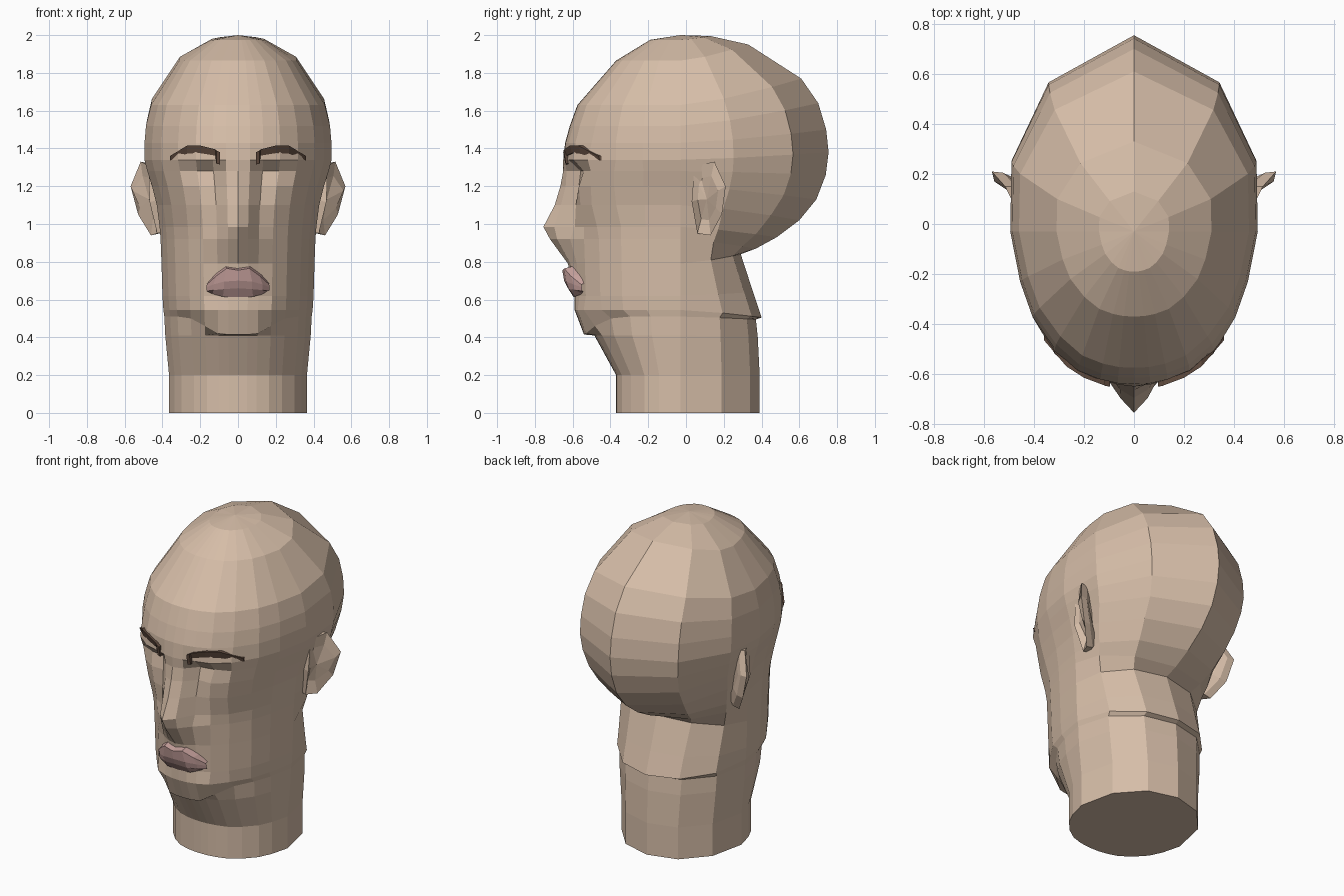
import bpy, bmesh


def material(name, rgb):
    m = bpy.data.materials.new(name)
    m.diffuse_color = (*rgb, 1)
    return m


skin = material("skin", (0.67, 0.51, 0.39))
lip_pink = material("lip pink", (0.56, 0.35, 0.33))
brow_brown = material("brow brown", (0.12, 0.072, 0.05))


def build(name, verts, faces, mat):
    me = bpy.data.meshes.new(name)
    me.from_pydata(verts, [], faces)
    bm = bmesh.new()
    bm.from_mesh(me)
    bmesh.ops.recalc_face_normals(bm, faces=bm.faces)
    bm.to_mesh(me)
    bm.free()
    me.materials.append(mat)
    ob = bpy.data.objects.new(name, me)
    bpy.context.collection.objects.link(ob)
    return ob


def loft(rings):
    """Quads between closed rings of equal length."""
    n = len(rings[0])
    verts = [p for r in rings for p in r]
    faces = [(a * n + i, a * n + (i + 1) % n, (a + 1) * n + (i + 1) % n, (a + 1) * n + i)
             for a in range(len(rings) - 1) for i in range(n)]
    return verts, faces


# ---- head and neck: one skin of rings, few sides at the back, more on the face
FRONT = [(0, 1), (.13, .995), (.27, .97), (.45, .91), (.64, .77), (.82, .56), (.92, .33), (1, 0)]
BACK_SKULL = [(.99, .36), (.69, .76), (0, 1)]
BACK_NECK = [(.87, .52), (.5, .88), (0, 1)]
MID = -.03
FLAT = [0] * 6

# z front, z back, half width, y front, y back, skull (1) or neck (0) back shape
RINGS = [
    (0, 0, .365, -.37, .39, 0),
    (.20, .20, .365, -.37, .39, 0),
    (.41, .40, .385, -.485, .38, 0),
    (.51, .495, .39, -.505, .37, 0),
    (.545, .505, .395, -.57, .40, 0),
    (.62, .64, .40, -.58, .355, 0),
    (.79, .84, .405, -.585, .29, .1),
    (.92, .87, .41, -.59, .37, .5),
    (.985, .93, .415, -.59, .48, .8),
    (1.10, 1.02, .43, -.60, .60, 1),
    (1.20, 1.13, .455, -.62, .69, 1),
    (1.28, 1.26, .48, -.62, .74, 1),
    (1.34, 1.38, .495, -.64, .755, 1),
    (1.43, 1.50, .495, -.64, .742, 1),
    (1.52, 1.64, .487, -.615, .70, 1),
    (1.63, 1.77, .46, -.575, .61, 1),
    (1.865, 1.95, .31, -.37, .33, 1),
    (1.975, 1.995, .14, -.19, .13, 1),
]
# face relief: forward (-) or inward (+) shift of the front columns
RELIEF = {
    3: [-.035, -.035, -.04, -.02, 0, 0],        # chin
    4: [-.02, -.02, -.02, -.02, 0, 0],
    5: [-.01, -.01, 0, 0, 0, 0],                # mouth
    6: [-.04, -.03, -.01, 0, 0, 0],
    7: [-.13, -.095, -.04, 0, 0, 0],            # nostrils
    8: [-.165, -.11, -.015, 0, -.01, 0],        # nose tip
    9: [-.095, -.065, 0, -.01, -.03, -.02],     # cheeks
    10: [-.045, -.02, .035, 0, -.02, -.02],     # eyes
    11: [-.03, -.015, .045, .025, -.02, -.02],
    12: [-.01, -.005, 0, -.01, -.02, 0],        # brow ridge
}
CHIN_DROP = [-.095, -.095, -.09, -.05, -.01, 0]


def head_ring(i):
    z, zb, w, yf, yb, s = RINGS[i]
    relief = RELIEF.get(i, FLAT) + [0, 0]
    drop = (CHIN_DROP if i == 3 else FLAT) + [0, 0]
    half = [(c * w, MID + t * (yf - MID) + d, z + h)
            for (c, t), d, h in zip(FRONT, relief, drop)]
    for (cs, ts), (cn, tn) in zip(BACK_SKULL, BACK_NECK):
        c, t = cn + (cs - cn) * s, tn + (ts - tn) * s
        half.append((c * w, MID + t * (yb - MID), z + (zb - z) * t ** 1.4))
    return half + [(-x, y, h) for x, y, h in half[-2:0:-1]]


rings = [head_ring(i) for i in range(len(RINGS))]
verts, faces = loft(rings)
n, last = len(rings[0]), len(verts) - len(rings[0])
verts.append((0, MID, 2.0))
faces.append(tuple(range(n)))
faces += [(last + i, last + (i + 1) % n, len(verts) - 1) for i in range(n)]
build("head", verts, faces, skin)

# ---- ears: rim outline with a hollow and a narrower root
EAR = [(.06, 1.31), (.15, 1.33), (.21, 1.2), (.19, 1.05), (.13, .94), (.06, .95), (.03, 1.12), (.04, 1.25)]


def ear_ring(scale, shift):
    return [(.465 + .52 * (y - .03) + .08 * (z - .95) - .25 * abs(z - 1.16) + shift,
             .11 + (y - .11) * scale, 1.14 + (z - 1.14) * scale) for y, z in EAR]


# ---- eyebrows: x, y front, z bottom, z top
BROW = [(.095, -.65, 1.315, 1.38), (.115, -.648, 1.32, 1.39), (.12, -.645, 1.362, 1.395),
        (.2, -.615, 1.375, 1.415), (.27, -.57, 1.372, 1.415), (.36, -.465, 1.335, 1.36)]

for side, sx in (("left", 1), ("right", -1)):
    v, f = loft([ear_ring(.7, -.08), ear_ring(.95, -.045), ear_ring(1, 0), ear_ring(.6, -.01)])
    v.append((.47, .11, 1.13))
    f += [(24 + i, 24 + (i + 1) % 8, 32) for i in range(8)]
    f.append(tuple(range(8)))
    build(side + "_ear", [(sx * x, y, z) for x, y, z in v], f, skin)

    v, f = loft([[(x, y + .012, a), (x, y, b), (x, y + .05, b), (x, y + .06, a)] for x, y, a, b in BROW])
    f += [(0, 1, 2, 3), (20, 21, 22, 23)]
    build(side + "_eyebrow", [(sx * x, y, z) for x, y, z in v], f, brow_brown)

# ---- lips: rows from top to bottom, mirrored about the middle
LIPS = [
    [(0, -.60, .77), (.065, -.59, .778), (.125, -.55, .735), (.165, -.52, .69)],
    [(0, -.655, .755), (.06, -.645, .765), (.115, -.61, .725), (.165, -.555, .68)],
    [(0, -.645, .70), (.075, -.635, .695), (.13, -.595, .68), (.168, -.55, .665)],
    [(0, -.625, .66), (.075, -.62, .655), (.13, -.59, .65), (.165, -.55, .645)],
    [(0, -.595, .613), (.08, -.59, .615), (.135, -.55, .63), (.165, -.52, .642)],
]
rows = [[(-x, y, z) for x, y, z in r[:0:-1]] + r for r in LIPS]
v = [p for r in rows for p in r]
f = [(a * 7 + i, a * 7 + i + 1, a * 7 + i + 8, a * 7 + i + 7) for a in range(4) for i in range(6)]
f.append(tuple(range(7)) + tuple(range(34, 27, -1)))
build("lips", v, f, lip_pink)
